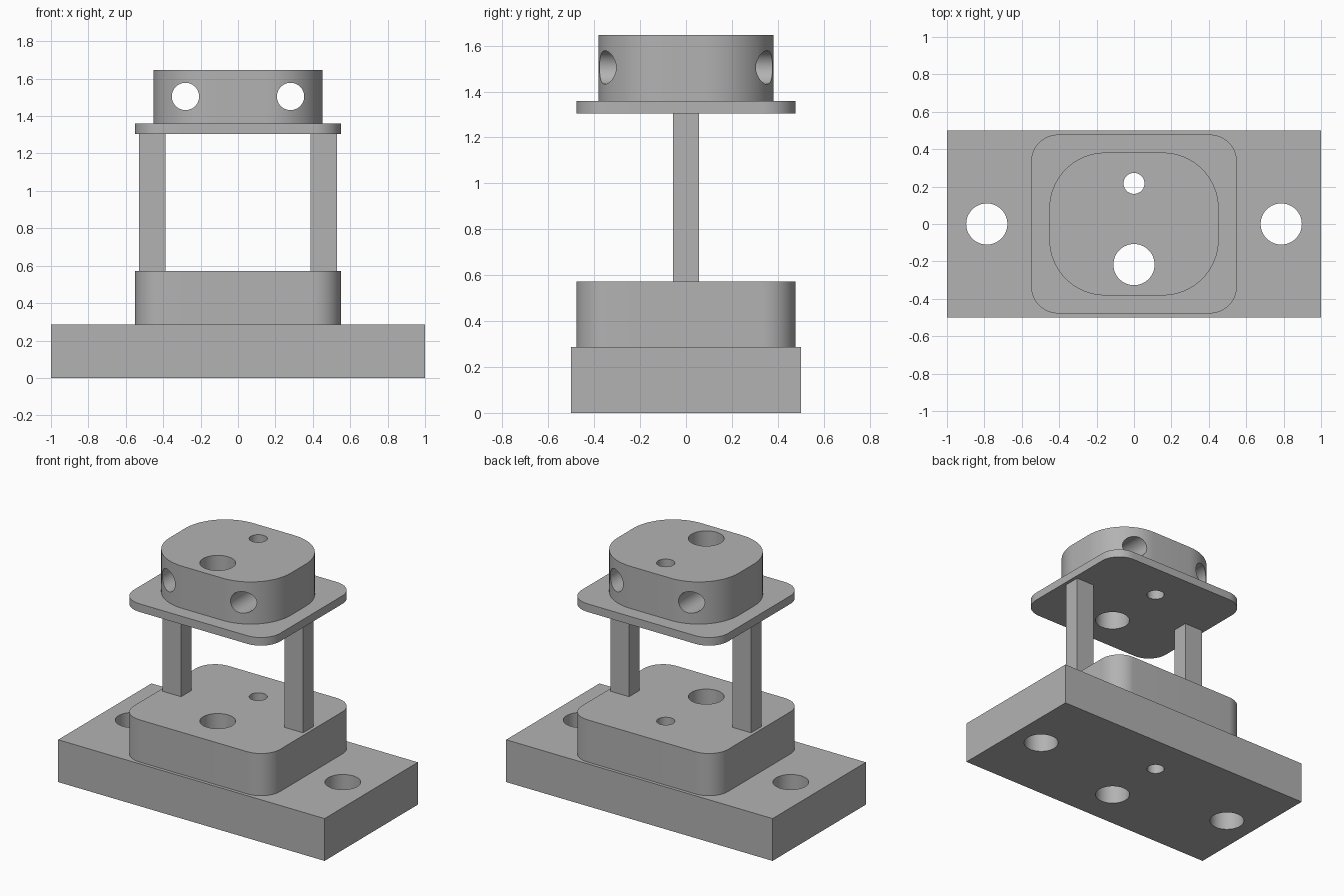
import bpy
import bmesh
import math
from mathutils import Matrix, Vector

if "Cube" in bpy.data.objects:
    bpy.data.objects.remove(bpy.data.objects["Cube"])

grey = bpy.data.materials.new("plain grey")
grey.diffuse_color = (0.448, 0.448, 0.448, 1)
grey.use_nodes = True
grey.node_tree.nodes["Principled BSDF"].inputs["Base Color"].default_value = grey.diffuse_color


def prism(name, outline, z0, z1):
    """Extrude a closed outline in x, y from z0 to z1."""
    bm = bmesh.new()
    face = bm.faces.new([bm.verts.new((x, y, z0)) for x, y in outline])
    ext = bmesh.ops.extrude_face_region(bm, geom=[face], use_keep_orig=True)
    verts = [g for g in ext["geom"] if isinstance(g, bmesh.types.BMVert)]
    bmesh.ops.translate(bm, verts=verts, vec=(0, 0, z1 - z0))
    bmesh.ops.recalc_face_normals(bm, faces=bm.faces)
    mesh = bpy.data.meshes.new(name)
    bm.to_mesh(mesh)
    bm.free()
    mesh.materials.append(grey)
    obj = bpy.data.objects.new(name, mesh)
    bpy.context.collection.objects.link(obj)
    return obj


def rounded(hx, hy, r, steps=16):
    """Rectangle outline with half sizes hx, hy and corner radius r."""
    pts = []
    for i, (sx, sy) in enumerate([(1, 1), (-1, 1), (-1, -1), (1, -1)]):
        for k in range(steps + 1):
            a = (i + k / steps) * math.pi / 2
            pts.append((sx * (hx - r) + r * math.cos(a),
                        sy * (hy - r) + r * math.sin(a)))
    return pts


def box(x0, x1, y0, y1):
    return [(x0, y0), (x1, y0), (x1, y1), (x0, y1)]


def cutter(name, centre, r, along_y=False):
    """Long round bar used to drill a hole."""
    bm = bmesh.new()
    rot = Matrix.Rotation(math.pi / 2, 4, 'X') if along_y else Matrix()
    bmesh.ops.create_cone(bm, cap_ends=True, segments=64, radius1=r, radius2=r,
                          depth=5, matrix=Matrix.Translation(Vector(centre)) @ rot)
    mesh = bpy.data.meshes.new(name)
    bm.to_mesh(mesh)
    bm.free()
    mesh.materials.append(grey)
    obj = bpy.data.objects.new(name, mesh)
    bpy.context.collection.objects.link(obj)
    obj.hide_render = True
    return obj


def select(obj):
    bpy.ops.object.select_all(action='DESELECT')
    obj.select_set(True)
    bpy.context.view_layer.objects.active = obj


def drill(obj, cutters):
    select(obj)
    for c in cutters:
        mod = obj.modifiers.new("hole", 'BOOLEAN')
        mod.operation = 'DIFFERENCE'
        mod.solver = 'EXACT'
        mod.object = c
        bpy.ops.object.modifier_apply(modifier=mod.name)


# Stacked bodies
base = prism("base_plate", box(-1, 1, -0.5, 0.5), 0, 0.287)
block = prism("lower_block", rounded(0.55, 0.478, 0.145), 0.287, 0.573)
shelf = prism("upper_plate", rounded(0.55, 0.478, 0.145), 1.305, 1.36)
cap = prism("top_block", rounded(0.453, 0.382, 0.3), 1.36, 1.646)

# Two square-cut posts
for side, s in (("left", -1), ("right", 1)):
    x0, x1 = sorted((s * 0.388, s * 0.528))
    prism(side + "_post", box(x0, x1, -0.056, 0.056), 0.573, 1.305)

# Vertical holes through the stack, mounting holes and cross holes
stack = [cutter("large_hole", (0, -0.217, 1), 0.11),
         cutter("small_hole", (0, 0.217, 1), 0.056)]
mounts = [cutter("mount_hole", (s * 0.787, 0, 1), 0.11) for s in (-1, 1)]
cross = [cutter("cross_hole", (s * 0.281, 0, 1.505), 0.073, True) for s in (-1, 1)]
drill(base, stack + mounts)
drill(block, stack)
drill(shelf, stack)
drill(cap, stack + cross)

for c in stack + mounts + cross:
    bpy.data.objects.remove(c)

# Smooth curved walls, keep edges sharp
for obj in (base, block, shelf, cap):
    select(obj)
    bpy.ops.object.shade_smooth_by_angle(angle=math.radians(30))
